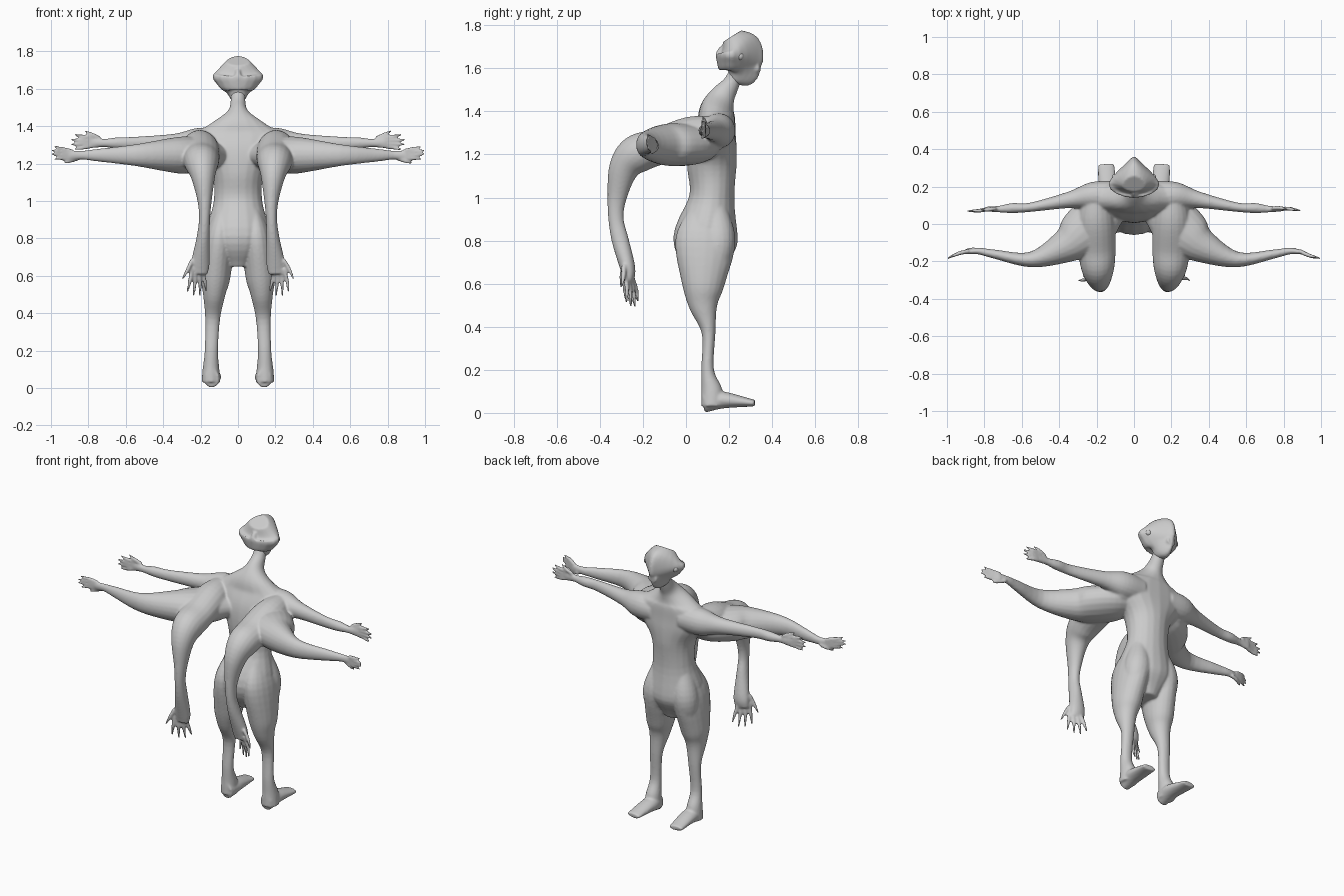
import bpy, bmesh, math
from mathutils import Vector

if "Cube" in bpy.data.objects:
    bpy.data.objects.remove(bpy.data.objects["Cube"])

ACROSS, FORWARD, UP = Vector((1, 0, 0)), Vector((0, 1, 0)), Vector((0, 0, 1))


def make_material(name, value):
    material = bpy.data.materials.new(name)
    material.use_nodes = True
    material.diffuse_color = (value, value, value, 1)
    shader = material.node_tree.nodes["Principled BSDF"]
    shader.inputs["Base Color"].default_value = material.diffuse_color
    return material


skin = make_material("grey skin", .6)


def smooth_path(points, steps=5):
    """Catmull-Rom curve through the control rings."""
    first, last = points[0], points[-1]
    padded = [first * 2 - points[1], *points, last * 2 - points[-2]]
    curve = []
    for before, start, end, after in zip(padded, padded[1:], padded[2:], padded[3:]):
        leave, arrive = (end - before) / 2, (after - start) / 2
        for step in range(steps):
            t = step / steps
            blend = t * t * (3 - 2 * t)
            curve.append(start.lerp(end, blend) + leave * t * (1 - t) ** 2
                         - arrive * t * t * (1 - t))
    return curve + [last]


def loft(bm, rings, hint, side=1, sides=20):
    """Closed tube; each ring is x, y, z, radius along hint, other radius."""
    path = smooth_path([Vector(ring) for ring in rings])
    centres = [Vector((p[0] * side, p[1], p[2])) for p in path]
    previous = None
    for i, (centre, point) in enumerate(zip(centres, path)):
        ahead = centres[min(i + 1, len(centres) - 1)]
        tangent = (ahead - centres[max(i - 1, 0)]).normalized()
        u = (hint - tangent * hint.dot(tangent)).normalized()
        v = tangent.cross(u)
        ring = []
        for k in range(sides):
            angle = math.tau * k / sides
            offset = u * point[3] * math.cos(angle) + v * point[4] * math.sin(angle)
            ring.append(bm.verts.new(centre + offset))
        if previous is None:
            bm.faces.new(reversed(ring))
        else:
            for k in range(sides):
                bm.faces.new((previous[k - 1], previous[k], ring[k], ring[k - 1]))
        previous = ring
    bm.faces.new(previous)


def upright(bm, profile, place_x, side=1):
    """Loft from y, z, half width, half depth; x follows a rule of height."""
    loft(bm, [(place_x(z), y, z, width, depth) for y, z, width, depth in profile], ACROSS, side)


def outstretched(bm, profile, height, side):
    """Level limb from x, y, half depth, half height."""
    loft(bm, [(x, y, height, depth, rise) for x, y, depth, rise in profile], FORWARD, side)


def hand(bm, knuckles, reach, fan, side):
    """Four fanned fingers and a thumb, each a tapering tube."""
    knuckles, reach, fan = Vector(knuckles), Vector(reach), Vector(fan)
    radius = .011
    digits = [(knuckles + fan * k * .7 - reach * .15,
               knuckles + fan * k * 1.3 + reach * (1 - k * k * .08))
              for k in (-1.5, -.5, .5, 1.5)]
    digits.append((knuckles + fan - reach * .5, knuckles + fan * 3 + reach * .3))
    curl = fan.cross(reach).normalized() * radius
    for root, tip in digits:
        middle = root.lerp(tip, .5) + curl * side * .5
        rings = [(*root, radius, radius), (*middle, radius, radius), (*tip, radius / 2, radius / 2)]
        loft(bm, rings, fan, side, sides=10)


def finish(bm, name):
    bmesh.ops.recalc_face_normals(bm, faces=bm.faces)
    for face in bm.faces:
        face.smooth = True
    mesh = bpy.data.meshes.new(name)
    bm.to_mesh(mesh)
    bm.free()
    mesh.materials.append(skin)
    part = bpy.data.objects.new(name, mesh)
    bpy.context.collection.objects.link(part)
    return part


def fuse(part, repeats):
    """Blend the overlapping tubes into one skin."""
    remesh = part.modifiers.new("fuse", 'REMESH')
    remesh.mode = 'VOXEL'
    remesh.voxel_size = .0065
    remesh.use_smooth_shade = True
    soften = part.modifiers.new("soften", 'SMOOTH')
    soften.iterations = repeats


def centred(z):
    return 0


def leg_line(z):
    return .145 - .07 * z * z


def hanging_line(z):
    return .2 - .022 * math.sin((1.25 - z) * 5.5)


body = bmesh.new()

# Neck and torso
upright(body, [(.24, 1.6, .04, .03), (.21, 1.53, .04, .04), (.17, 1.47, .06, .06),
               (.145, 1.41, .15, .08), (.14, 1.35, .24, .09), (.125, 1.26, .22, .11),
               (.12, 1.15, .14, .115), (.12, 1, .13, .105), (.09, .8, .17, .15),
               (.09, .65, .07, .08)], centred)

for side in (1, -1):
    # Leg and foot
    upright(body, [(.1, .95, .04, .08), (.09, .8, .08, .14), (.08, .6, .08, .1),
                   (.08, .5, .06, .068), (.105, .37, .04, .032), (.1, .2, .036, .03),
                   (.12, .1, .045, .05), (.12, .03, .05, .05)], leg_line, side)
    loft(body, [(.14, .08, .05, .04, .05), (.14, .17, .06, .05, .04),
                (.15, .32, .045, .045, .015)], ACROSS, side)
    # Buttock
    upright(body, [(.13, .95, .05, .06), (.15, .8, .08, .08), (.13, .66, .06, .06)], leg_line, side)
    # Rear arm and hand
    outstretched(body, [(.1, .15, .08, .08), (.22, .15, .075, .08), (.34, .13, .045, .05),
                        (.55, .09, .025, .034), (.65, .085, .027, .03), (.72, .08, .018, .022),
                        (.79, .08, .013, .03)], 1.31, side)
    hand(body, (.79, .08, 1.315), (.105, -.01, 0), UP * .02, side)
    # Front arm and hand
    outstretched(body, [(.08, .1, .07, .05), (.18, .04, .13, .09), (.28, -.05, .13, .1),
                        (.37, -.12, .09, .09), (.55, -.19, .042, .058), (.75, -.16, .024, .034),
                        (.83, -.145, .018, .024), (.9, -.15, .012, .025)], 1.245, side)
    hand(body, (.9, -.15, 1.25), (.1, -.035, .01), UP * -.017, side)
    # Forward shoulder, hanging arm and hand
    upright(body, [(.15, 1.3, .07, .08), (.02, 1.28, .1, .095), (-.13, 1.235, .1, .085),
                   (-.23, 1.2, .09, .09), (-.29, 1.13, .065, .07), (-.32, 1, .038, .045),
                   (-.325, .9, .03, .036), (-.305, .8, .036, .04), (-.27, .67, .05, .035),
                   (-.265, .61, .045, .022)], hanging_line, side)
    hand(body, (.22, -.265, .62), (0, .02, -.13), (.026, -.014, 0), side)

fuse(finish(body, "body"), 8)

# Head, wide at the back and narrowing to the muzzle
head = bmesh.new()
upright(head, [(.225, 1.54, .035, .03), (.25, 1.575, .07, .085), (.25, 1.62, .115, .105),
               (.25, 1.66, .142, .11), (.245, 1.7, .125, .1), (.215, 1.75, .06, .05)], centred)
for vert in head.verts:
    vert.co.x *= min(1.1, max(.3, 1.1 - 5.5 * (vert.co.y - .2)))
# Brow ridge and muzzle
upright(head, [(.17, 1.7, .012, .012), (.155, 1.66, .018, .018), (.165, 1.62, .012, .012)], centred)
loft(head, [(0, .26, 1.6, .035, .03), (0, .34, 1.6, .03, .025)], ACROSS)
fuse(finish(head, "head"), 5)

# Eyes
for side, name in ((1, "left_eye"), (-1, "right_eye")):
    eye = bmesh.new()
    bmesh.ops.create_uvsphere(eye, u_segments=16, v_segments=10, radius=.018)
    finish(eye, name).location = (side * .1, .25, 1.655)
